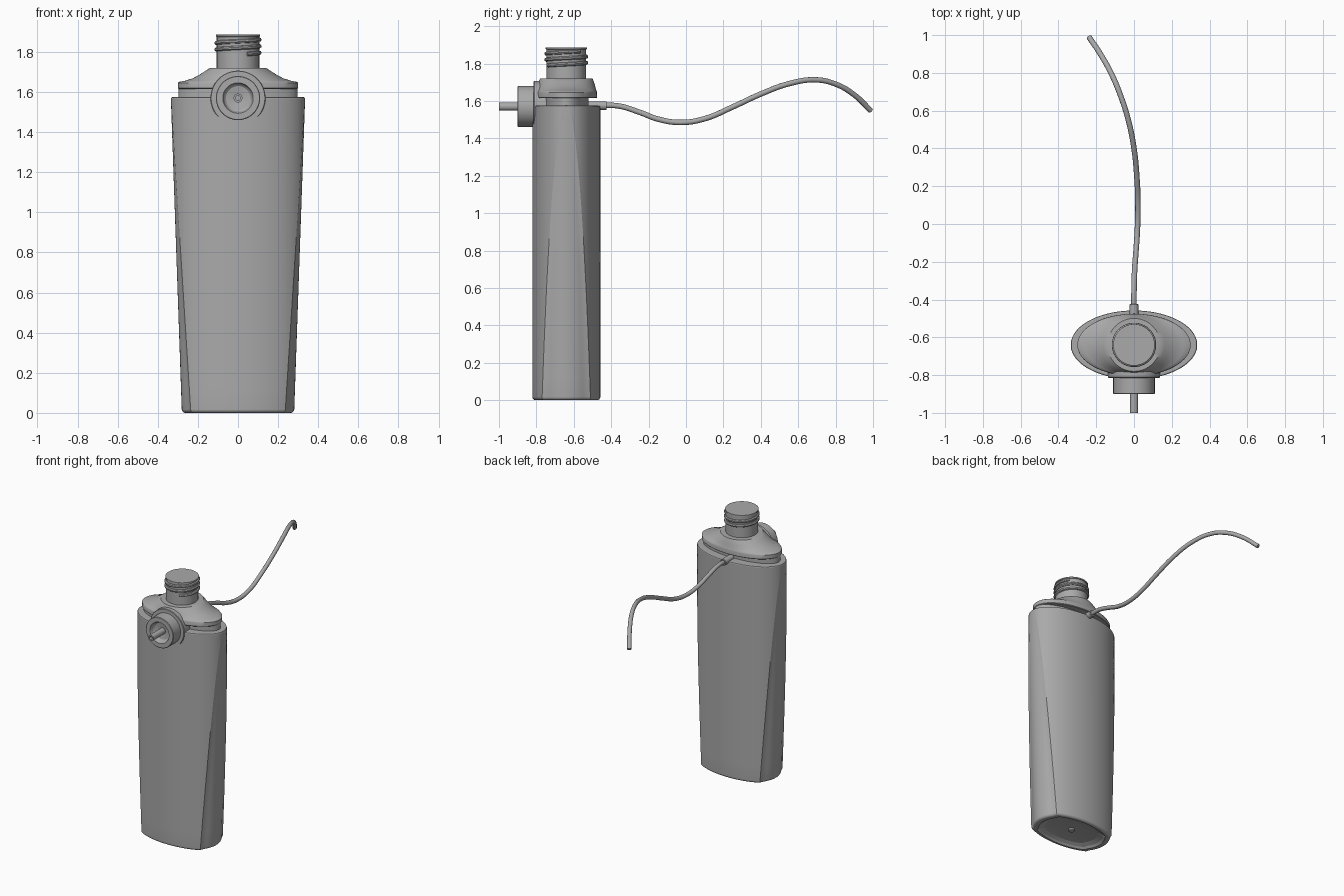
import bpy, bmesh, math
from mathutils import Matrix

if "Cube" in bpy.data.objects:
    bpy.data.objects.remove(bpy.data.objects["Cube"])

CY = -0.64            # bottle centre line in y
A, B, H = 0.335, 0.182, 1.575   # body half width, half depth, height

grey = bpy.data.materials.new("dark_grey")
grey.diffuse_color = (0.4, 0.4, 0.4, 1)
grey.use_nodes = True
grey.node_tree.nodes["Principled BSDF"].inputs["Base Color"].default_value = grey.diffuse_color


def smooth(ob, angle):
    bpy.ops.object.select_all(action='DESELECT')
    ob.select_set(True)
    bpy.context.view_layer.objects.active = ob
    bpy.ops.object.shade_smooth_by_angle(angle=math.radians(angle))
    ob.data.materials.clear()
    ob.data.materials.append(grey)


def finish(bm, name, angle=30):
    bmesh.ops.remove_doubles(bm, verts=bm.verts, dist=1e-5)
    bmesh.ops.recalc_face_normals(bm, faces=bm.faces)
    me = bpy.data.meshes.new(name)
    bm.to_mesh(me)
    bm.free()
    ob = bpy.data.objects.new(name, me)
    bpy.context.collection.objects.link(ob)
    smooth(ob, angle)
    return ob


def loft(rings, name, angle=30, matrix=None):
    """Skin a stack of equal-length closed rings and cap both ends."""
    bm = bmesh.new()
    loops = [[bm.verts.new(p) for p in r] for r in rings]
    n = len(loops[0])
    for lo, hi in zip(loops, loops[1:]):
        for i in range(n):
            j = (i + 1) % n
            bm.faces.new((lo[i], lo[j], hi[j], hi[i]))
    bm.faces.new(loops[0][::-1])
    bm.faces.new(loops[-1])
    if matrix:
        bm.transform(matrix)
    return finish(bm, name, angle)


def ellipse(rx, ry, z, n=64, cy=CY):
    return [(rx * math.cos(2 * math.pi * i / n),
             cy + ry * math.sin(2 * math.pi * i / n), z) for i in range(n)]


def lathe(profile, name, matrix, n=48):
    return loft([ellipse(r, r, z, n, 0) for r, z in profile], name, 30, matrix)


def tube(points, radius, name, kind='POLY', res=4):
    cu = bpy.data.curves.new(name, 'CURVE')
    cu.dimensions = '3D'
    cu.bevel_depth, cu.bevel_resolution = radius, res
    cu.use_fill_caps = True
    cu.resolution_u = 8
    sp = cu.splines.new(kind)
    if kind == 'BEZIER':
        sp.bezier_points.add(len(points) - 1)
        for bp, p in zip(sp.bezier_points, points):
            bp.co = p
            bp.handle_left_type = bp.handle_right_type = 'AUTO'
    else:
        sp.points.add(len(points) - 1)
        for sp_p, p in zip(sp.points, points):
            sp_p.co = (*p, 1)
    ob = bpy.data.objects.new(name, cu)
    bpy.context.collection.objects.link(ob)
    bpy.ops.object.select_all(action='DESELECT')
    ob.select_set(True)
    bpy.context.view_layer.objects.active = ob
    bpy.ops.object.convert(target='MESH')
    smooth(bpy.context.object, 40)


def body_ring(z, inset=0.0, scale=1.0):
    """Ellipse whose ends are trimmed by tapering bowed panels with a narrow edge strip."""
    t = min(max(z / H, 0), 0.985)
    xc, xs = 0.235 + 0.10 * t, 0.28 + 0.055 * t
    th = math.acos(xc / A)
    yc = B * math.sin(th)
    knee = 7 / 9
    xk = xc + 0.25 * (xs - xc)
    half = []
    for i in range(18):                       # side panel
        s = -1 + i / 9
        u = abs(s) / knee
        x = xs - (xs - xk) * u * u if u <= 1.001 else xk + (xc - xk) * (abs(s) - knee) / (1 - knee)
        half.append((x, yc * s))
    for i in range(32):                       # broad face
        a = th + (math.pi - 2 * th) * i / 32
        half.append((A * math.cos(a), B * math.sin(a)))
    pts = half + [(-x, -y) for x, y in half]
    fx, fy = scale * (1 - inset / xs), scale * (1 - inset / B)
    return [(x * fx, CY + y * fy, z) for x, y in pts]


# body: recessed base, rounded foot, tapering walls, rounded rim
rings = []
for z, s in ((0.03, 0.07), (0.03, 0.45), (0.024, 0.68), (0.012, 0.8), (0.0, 0.86)):
    rings.append(body_ring(z, 0, s))
R = 0.018
for k in range(9):
    a = k * math.pi / 16
    rings.append(body_ring(R * (1 - math.cos(a)), R * (1 - math.sin(a))))
for k in range(1, 24):
    rings.append(body_ring(R + (H - R - 0.008) * (1 - (1 - k / 23) ** 1.6)))
rings += [body_ring(H - 0.002, 0.002), body_ring(H, 0.008), body_ring(H, 0.06)]
loft(rings, "body", 14)

# small moulding button under the base
lathe([(0.012, 0.015), (0.02, 0.018), (0.02, 0.04)], "base_button",
      Matrix.Translation((0, CY, 0)), 24)

# slotted step between body and shoulder
loft([ellipse(0.297, 0.12, 1.56), ellipse(0.297, 0.12, 1.63)], "shoulder_step")

# shoulder blending from ellipse to round collar
loft([ellipse(*p) for p in (
    (0.296, 0.161, 1.615), (0.30, 0.165, 1.619), (0.30, 0.164, 1.646),
    (0.293, 0.163, 1.651), (0.262, 0.161, 1.657), (0.225, 0.157, 1.669),
    (0.19, 0.152, 1.688), (0.162, 0.146, 1.706), (0.14, 0.14, 1.72),
    (0.10, 0.10, 1.721))], "shoulder", 35)

# neck with closed mouth
lathe([(0.106, 1.70), (0.106, 1.875), (0.110, 1.877), (0.110, 1.885),
       (0.107, 1.887)], "neck", Matrix.Translation((0, CY, 0)))

# screw thread
turns, steps = 2.3, 104
start = math.radians(-65)
tube([(0.107 * math.cos(start + 2 * math.pi * turns * i / steps),
       CY + 0.107 * math.sin(start + 2 * math.pi * turns * i / steps),
       1.79 + 0.075 * i / steps) for i in range(steps + 1)],
     0.0105, "neck_thread", res=2)

# front port, turned about an axis pointing to -y
front = Matrix.Translation((0, 0, 1.57)) @ Matrix.Rotation(math.radians(90), 4, 'X')
lathe([(0.137, 0.72), (0.137, 0.811), (0.134, 0.815), (0.10, 0.815)],
      "port_flange", front)
lathe([(0.11, 0.76), (0.11, 0.897), (0.107, 0.90), (0.076, 0.90), (0.074, 0.897),
       (0.068, 0.875), (0.060, 0.868), (0.022, 0.862), (0.022, 1.0),
       (0.012, 1.0), (0.012, 0.97)], "port_cap_and_nozzle", front)

# rear hose fitting
back = Matrix.Translation((0, 0, 1.575)) @ Matrix.Rotation(math.radians(-90), 4, 'X')
lathe([(0.023, -0.56), (0.023, -0.426), (0.021, -0.424), (0.014, -0.424)],
      "hose_fitting", back, 24)

# flexible hose
tube([(0, -0.45, 1.576), (0, -0.36, 1.573), (0.003, -0.25, 1.540),
      (0.01, -0.15, 1.503), (0.018, -0.03, 1.485), (0.021, 0.10, 1.505),
      (0.015, 0.25, 1.568), (0, 0.40, 1.637), (-0.03, 0.55, 1.692),
      (-0.075, 0.69, 1.713), (-0.122, 0.80, 1.690), (-0.178, 0.90, 1.632),
      (-0.237, 0.988, 1.548)], 0.0145, "hose", 'BEZIER')
